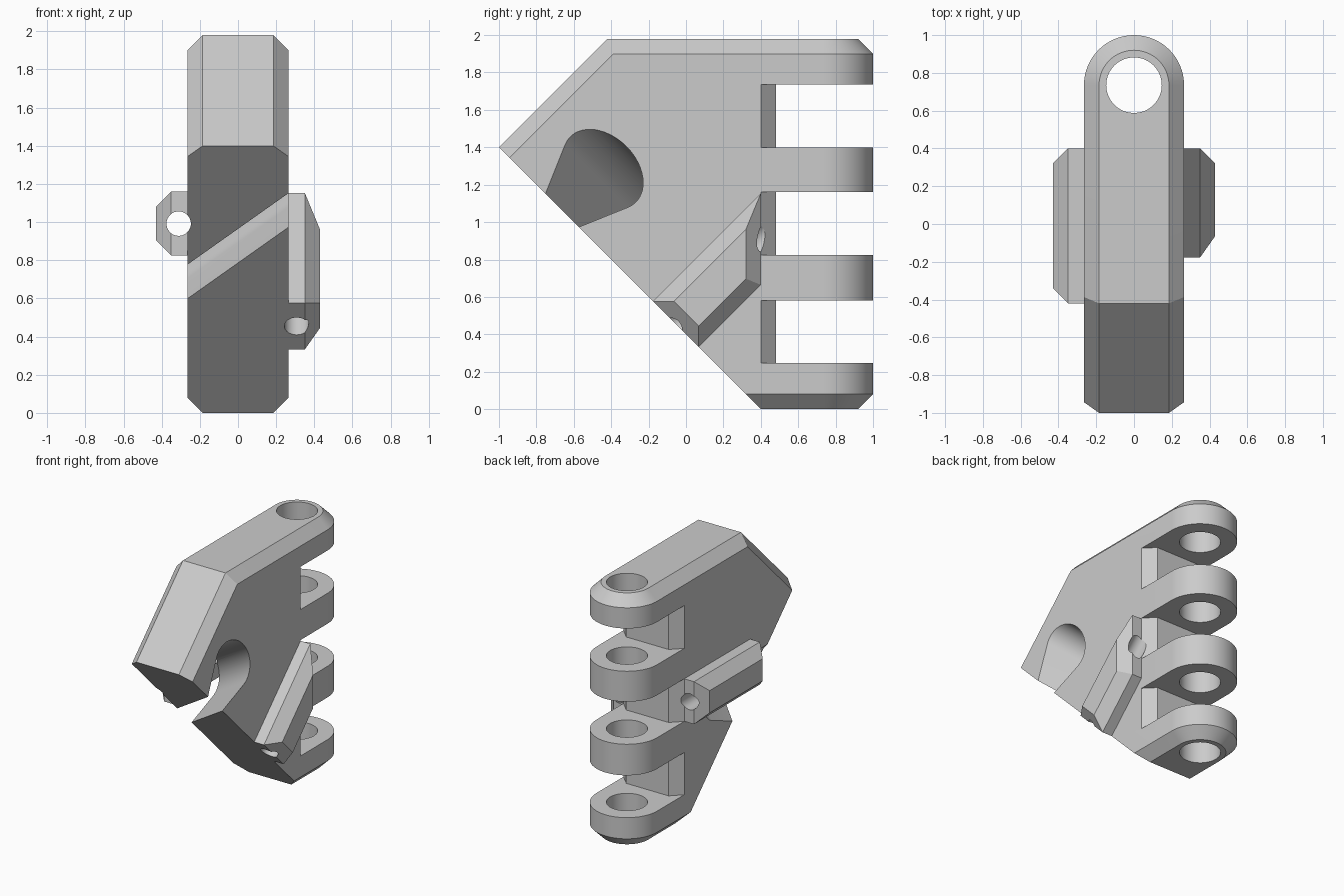
import bpy, bmesh
from math import cos, sin, pi, radians
from mathutils import Vector

if "Cube" in bpy.data.objects:
    bpy.data.objects.remove(bpy.data.objects["Cube"], do_unlink=True)

X, Y, Z = Vector((1, 0, 0)), Vector((0, 1, 0)), Vector((0, 0, 1))
T = (Z - Y).normalized()      # up along the slanted underside
N = (Z + Y).normalized()      # into the body from the underside
HALF, BEVEL, HEIGHT, PIN_Y = 0.265, 0.08, 1.98, 0.735
LUG_OUT = 0.43


def slant(x, t, n):
    """Point measured from the slanted underside."""
    return Vector((0, 0.2, 0.2)) + X * x + T * t + N * n


grey = bpy.data.materials.new("plain_grey")
grey.use_nodes = True
grey.diffuse_color = (0.6, 0.6, 0.6, 1)
bsdf = next(n for n in grey.node_tree.nodes if n.type == 'BSDF_PRINCIPLED')
bsdf.inputs["Base Color"].default_value = (0.6, 0.6, 0.6, 1)


def finish(bm, name):
    bmesh.ops.recalc_face_normals(bm, faces=bm.faces)
    mesh = bpy.data.meshes.new(name)
    bm.to_mesh(mesh)
    bm.free()
    mesh.materials.append(grey)
    obj = bpy.data.objects.new(name, mesh)
    bpy.context.collection.objects.link(obj)
    return obj


def slice_off(bm, co, no):
    """Remove everything on the normal side of a plane and cap the cut."""
    bmesh.ops.bisect_plane(bm, geom=bm.verts[:] + bm.edges[:] + bm.faces[:],
                           plane_co=co, plane_no=no, clear_outer=True)
    bmesh.ops.holes_fill(bm, edges=bm.edges[:], sides=0)


def prism(name, pts, origin, u, v, sweep):
    bm = bmesh.new()
    rings = [[bm.verts.new(origin + u * a + v * b + off) for a, b in pts]
             for off in (Vector(), sweep)]
    loft(bm, rings)
    return finish(bm, name)


def loft(bm, rings):
    for low, high in zip(rings, rings[1:]):
        for i in range(len(low)):
            j = (i + 1) % len(low)
            bm.faces.new((low[i], low[j], high[j], high[i]))
    bm.faces.new(rings[0][::-1])
    bm.faces.new(rings[-1])


def circle(r, count=48):
    return [(r * cos(2 * pi * i / count), r * sin(2 * pi * i / count))
            for i in range(count)]


def cut(obj, cutters):
    bpy.context.view_layer.objects.active = obj
    for cutter in cutters:
        mod = obj.modifiers.new("cut", 'BOOLEAN')
        mod.operation, mod.solver, mod.object = 'DIFFERENCE', 'EXACT', cutter
        bpy.ops.object.modifier_apply(modifier=mod.name)


# Body: round-ended block with bevelled top and bottom, then slanted cuts
bm = bmesh.new()
rings = []
for z, inset in ((0, BEVEL), (BEVEL, 0), (HEIGHT - BEVEL, 0), (HEIGHT, BEVEL)):
    r = HALF - inset
    plan = [(r * cos(pi * i / 32), PIN_Y + r * sin(pi * i / 32)) for i in range(33)]
    plan += [(-r, -1.4), (r, -1.4)]
    rings.append([bm.verts.new((x, y, z)) for x, y in plan])
loft(bm, rings)
nose = Vector((0, -1, 1.4))
slice_off(bm, slant(0, 0, 0), -N)
slice_off(bm, nose, T)
for side in (X, -X):
    slice_off(bm, nose + side * (HALF - BEVEL), T + side)
body = finish(bm, "hinge_body")


def lug(name, side, planes):
    """Block on one flank, bevelled towards its outer face."""
    bm = bmesh.new()
    bmesh.ops.create_cube(bm, size=4)
    slice_off(bm, side * LUG_OUT, side)
    slice_off(bm, side * HALF, -side)
    for co, no in planes:
        slice_off(bm, co, no)
        slice_off(bm, co + side * (LUG_OUT - BEVEL), no + side)
    return finish(bm, name)


# Lugs: level on one flank, slanted on the other
level_lug = lug("level_side_lug", -X, [
    (Z * 0.825, -Z), (Z * 1.16, Z), (Y * -0.42, -Y), (Y * 0.4, Y)])
slanted_lug = lug("slanted_side_lug", X, [
    (slant(0, 0.187, 0), -T), (slant(0, 0.533, 0), T),
    (slant(0, 0, 0), -N), (Y * 0.4, Y)])

# Cutters: knuckle gaps, hinge pin bore, cross slot and lug bores
gap_plan = [(0.185, 0.48), (0.365, 0.3), (0.365, 1.2),
            (-0.365, 1.2), (-0.365, 0.3), (-0.185, 0.48)]
gaps = [prism("gap_cutter", gap_plan, Z * low, X, Y, Z * (high - low))
        for low, high in ((0.247, 0.58), (0.825, 1.16), (1.4, 1.737))]
pin_bore = prism("pin_cutter", circle(0.147, 64), Y * PIN_Y - Z * 0.2, X, Y, Z * 2.4)

lean = radians(16)
slot = [(-0.059, -0.1), (0.059, -0.1)]
for i in range(33):
    a = -lean + (pi + 2 * lean) * i / 32
    slot.append((0.175 * cos(a), 0.31 + 0.175 * sin(a)))
along = (X + T).normalized()
cross_slot = prism("slot_cutter", slot, slant(0, 0.955, 0) - along * 0.7,
                   (X - T).normalized(), N, along * 1.4)
level_bore = prism("level_bore_cutter", circle(0.064),
                   Vector((-0.311, -0.9, 0.992)), X, Z, Y * 1.45)
slanted_bore = prism("slanted_bore_cutter", circle(0.064),
                     slant(0.307, 0.36, -0.2), X, T, N * 0.93)

cut(body, gaps + [pin_bore, cross_slot, level_bore, slanted_bore])
cut(level_lug, [level_bore])
cut(slanted_lug, [slanted_bore])
for cutter in gaps + [pin_bore, cross_slot, level_bore, slanted_bore]:
    bpy.data.objects.remove(cutter, do_unlink=True)

# Smooth the round walls, keep the edges crisp
bpy.ops.object.select_all(action='DESELECT')
for obj in (body, level_lug, slanted_lug):
    obj.select_set(True)
bpy.context.view_layer.objects.active = body
bpy.ops.object.shade_smooth_by_angle(angle=radians(25))
